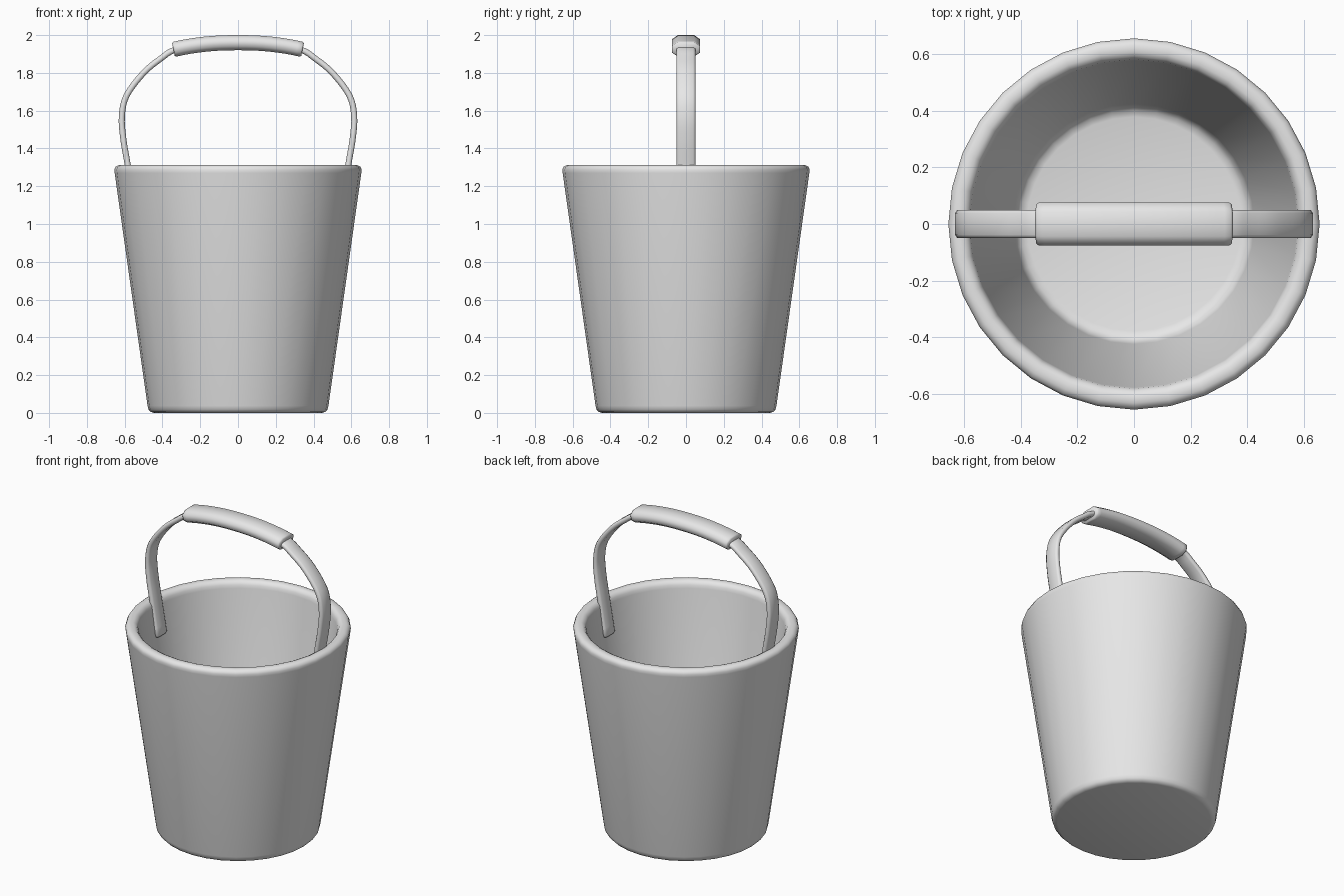
import bpy, bmesh, math
from mathutils import Vector

if "Cube" in bpy.data.objects:
    bpy.data.objects.remove(bpy.data.objects["Cube"])

grey = bpy.data.materials.new("plain grey")
grey.diffuse_color = (0.8, 0.8, 0.8, 1)
grey.use_nodes = True
grey.node_tree.nodes["Principled BSDF"].inputs["Base Color"].default_value = grey.diffuse_color


def finish(name, bm, angle=60):
    bmesh.ops.recalc_face_normals(bm, faces=bm.faces[:])
    mesh = bpy.data.meshes.new(name)
    bm.to_mesh(mesh)
    bm.free()
    mesh.materials.append(grey)
    obj = bpy.data.objects.new(name, mesh)
    bpy.context.collection.objects.link(obj)
    bpy.ops.object.select_all(action='DESELECT')
    obj.select_set(True)
    bpy.context.view_layer.objects.active = obj
    bpy.ops.object.shade_smooth_by_angle(angle=math.radians(angle))
    return obj


def skin(bm, rings):
    for a, b in zip(rings, rings[1:]):
        n = len(a)
        for i in range(n):
            j = (i + 1) % n
            bm.faces.new((a[i], a[j], b[j], b[i]))
    bm.faces.new(rings[0])
    bm.faces.new(rings[-1])


def lathe(name, profile, sides=32):
    bm = bmesh.new()
    rings = []
    for r, z in profile:
        angles = [2 * math.pi * i / sides for i in range(sides)]
        rings.append([bm.verts.new((r * math.cos(t), r * math.sin(t), z)) for t in angles])
    skin(bm, rings)
    return finish(name, bm)


def smooth_path(pts, steps):
    """Catmull-Rom curve through points in the xz plane."""
    p = [Vector(q) for q in pts]
    p = [2 * p[0] - p[1]] + p + [2 * p[-1] - p[-2]]
    out = []
    for a, b, c, d in zip(p, p[1:], p[2:], p[3:]):
        for k in range(steps):
            t = k / steps
            out.append(0.5 * (2 * b + (c - a) * t + (2 * a - 5 * b + 4 * c - d) * t * t
                              + (3 * b - a - 3 * c + d) * t ** 3))
    return out + [p[-2]]


def sweep(name, path, half_w, half_t, cut_w, cut_t, end):
    """Chamfered rectangular section along a path, with bevelled ends."""
    corner = [(half_w, half_t - cut_t), (half_w - cut_w, half_t)]
    section = corner + [(-y, n) for y, n in corner[::-1]]
    section += [(-y, -n) for y, n in section]
    first = path[0] + (path[1] - path[0]).normalized() * end
    last = path[-1] + (path[-2] - path[-1]).normalized() * end
    path = [path[0], first] + path[1:-1] + [last, path[-1]]
    bm = bmesh.new()
    rings = []
    for i, p in enumerate(path):
        tan = (path[min(i + 1, len(path) - 1)] - path[max(i - 1, 0)]).normalized()
        nx, nz = -tan.y, tan.x
        tip = i in (0, len(path) - 1)
        shrink = end * 0.7 if tip else 0
        ring = []
        for y, n in section:
            y -= math.copysign(shrink, y)
            n *= 1 - shrink / half_t if tip else 1
            ring.append(bm.verts.new((p.x + nx * n, y, p.y + nz * n)))
        rings.append(ring)
    skin(bm, rings)
    return finish(name, bm)


# Bucket: thick tapered shell with rounded rim and base
lathe("bucket", [
    (0.445, 0), (0.462, 0.005), (0.474, 0.018), (0.479, 0.038),
    (0.653, 1.27), (0.655, 1.288), (0.648, 1.303), (0.632, 1.312),
    (0.607, 1.312), (0.591, 1.304), (0.581, 1.288), (0.577, 1.268),
    (0.424, 0.125), (0.415, 0.098), (0.40, 0.082), (0.378, 0.075)])

# Carrying strap: flat band rising from inside the walls
half = [(0.545, 1.09), (0.585, 1.32), (0.607, 1.45), (0.615, 1.57), (0.59, 1.68),
        (0.50, 1.80), (0.41, 1.875), (0.33, 1.924), (0.17, 1.952)]
full = half + [(0, 1.96)] + [(-x, z) for x, z in half[::-1]]
sweep("strap", smooth_path(full, 4), 0.05, 0.016, 0.012, 0.008, 0.012)

# Grip: thicker arched sleeve over the top of the strap
grip_path = [(0.342, 1.924), (0.25, 1.942), (0.13, 1.956), (0, 1.96),
             (-0.13, 1.956), (-0.25, 1.942), (-0.342, 1.924)]
sweep("grip", smooth_path(grip_path, 3), 0.075, 0.04, 0.032, 0.022, 0.008)
